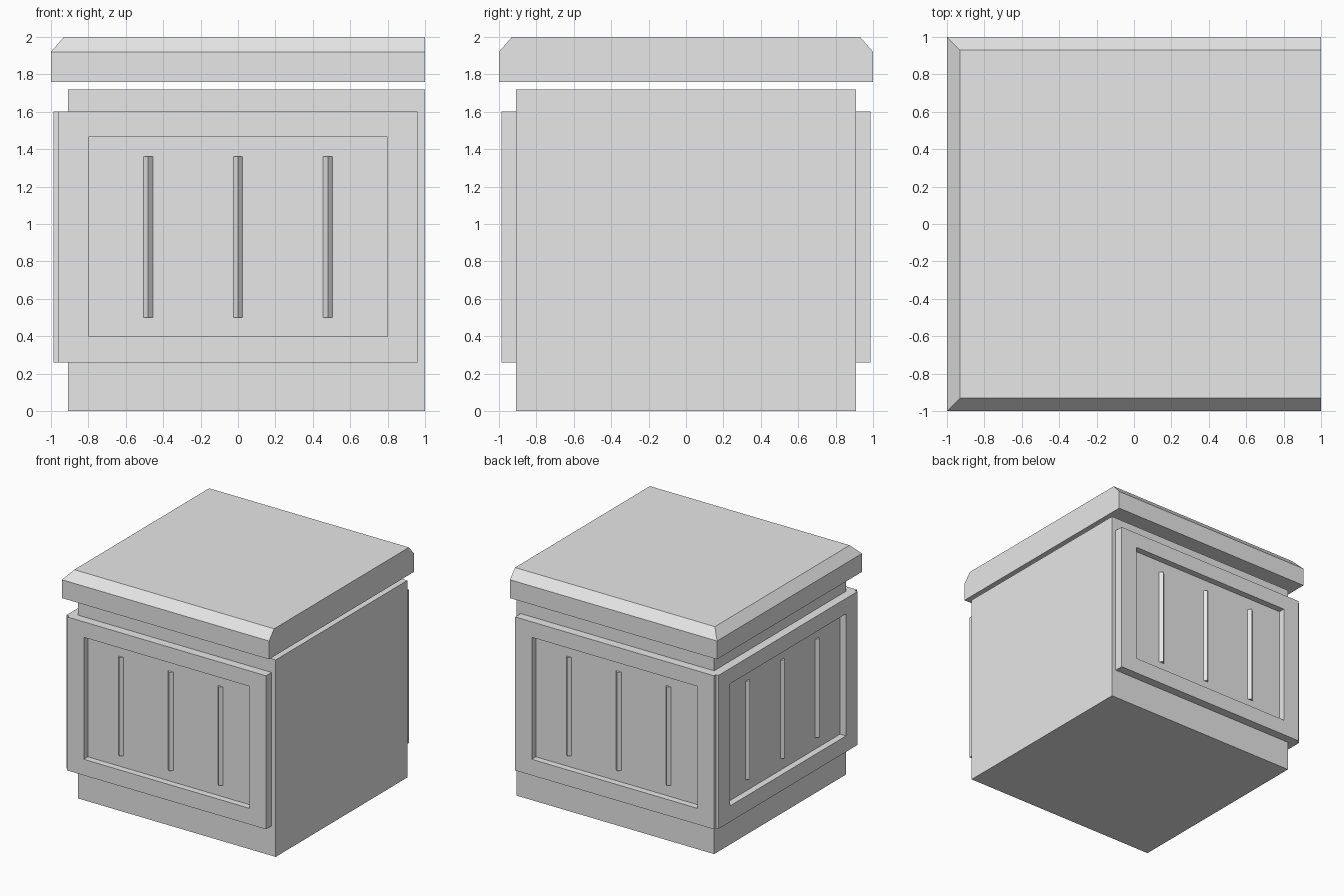
import bpy
import bmesh
import math
from mathutils import Matrix, Vector

if "Cube" in bpy.data.objects:
    bpy.data.objects.remove(bpy.data.objects["Cube"])

grey = bpy.data.materials.new("plain_grey")
grey.use_nodes = True
colour = (0.8, 0.8, 0.8, 1)
grey.diffuse_color = colour
grey.node_tree.nodes["Principled BSDF"].inputs["Base Color"].default_value = colour


def add_box(bm, low, high):
    """Add a box between two corners."""
    low, high = Vector(low), Vector(high)
    place = Matrix.Translation((low + high) / 2) @ Matrix.Diagonal((*(high - low), 1))
    bmesh.ops.create_cube(bm, size=1, matrix=place)


def facing(bm, direction):
    bm.normal_update()
    return max(bm.faces, key=lambda f: (f.normal.dot(Vector(direction)) > 0.9,
                                        f.calc_center_median().dot(Vector(direction))))


def finish(bm, name, turn=0):
    bmesh.ops.transform(bm, matrix=Matrix.Rotation(turn, 4, "Z"), verts=bm.verts)
    bmesh.ops.recalc_face_normals(bm, faces=bm.faces)
    mesh = bpy.data.meshes.new(name)
    bm.to_mesh(mesh)
    bm.free()
    mesh.materials.append(grey)
    obj = bpy.data.objects.new(name, mesh)
    bpy.context.collection.objects.link(obj)


# Cabinet body, flush on its plain side
bm = bmesh.new()
add_box(bm, (-0.908, -0.908, 0), (1, 0.908, 1.72))
finish(bm, "body")

# Floating lid, chamfered on three sides
bm = bmesh.new()
add_box(bm, (-1, -1, 1.76), (1, 1, 1.92))
top = bmesh.ops.extrude_discrete_faces(bm, faces=[facing(bm, (0, 0, 1))])["faces"][0]
for v in top.verts:
    v.co.z = 2
    v.co.y *= 0.93
    v.co.x = max(v.co.x, -0.93)
finish(bm, "lid")


def add_panel(side, turn):
    # Raised panel with a sunken field
    bm = bmesh.new()
    add_box(bm, (-0.96, -0.985, 0.26), (0.96, -0.88, 1.6))
    field = facing(bm, (0, -1, 0))
    bmesh.ops.inset_individual(bm, faces=[field], thickness=0.16)
    for v in field.verts:
        v.co.x = math.copysign(0.8, v.co.x)
        v.co.z = 1.465 if v.co.z > 1 else 0.4
    floor = bmesh.ops.extrude_discrete_faces(bm, faces=[field])["faces"][0]
    for v in floor.verts:
        v.co.y = -0.928
    finish(bm, side + "_panel", turn)

    # Upright ridges, square rods set on edge
    bm = bmesh.new()
    for x in (-0.48, 0, 0.48):
        place = (Matrix.Translation((x, -0.928, 0.93))
                 @ Matrix.Rotation(math.pi / 4, 4, "Z")
                 @ Matrix.Diagonal((0.035, 0.035, 0.86, 1)))
        bmesh.ops.create_cube(bm, size=1, matrix=place)
    finish(bm, side + "_ridges", turn)


for side, turn in (("front", 0), ("right", -math.pi / 2), ("back", math.pi)):
    add_panel(side, turn)
